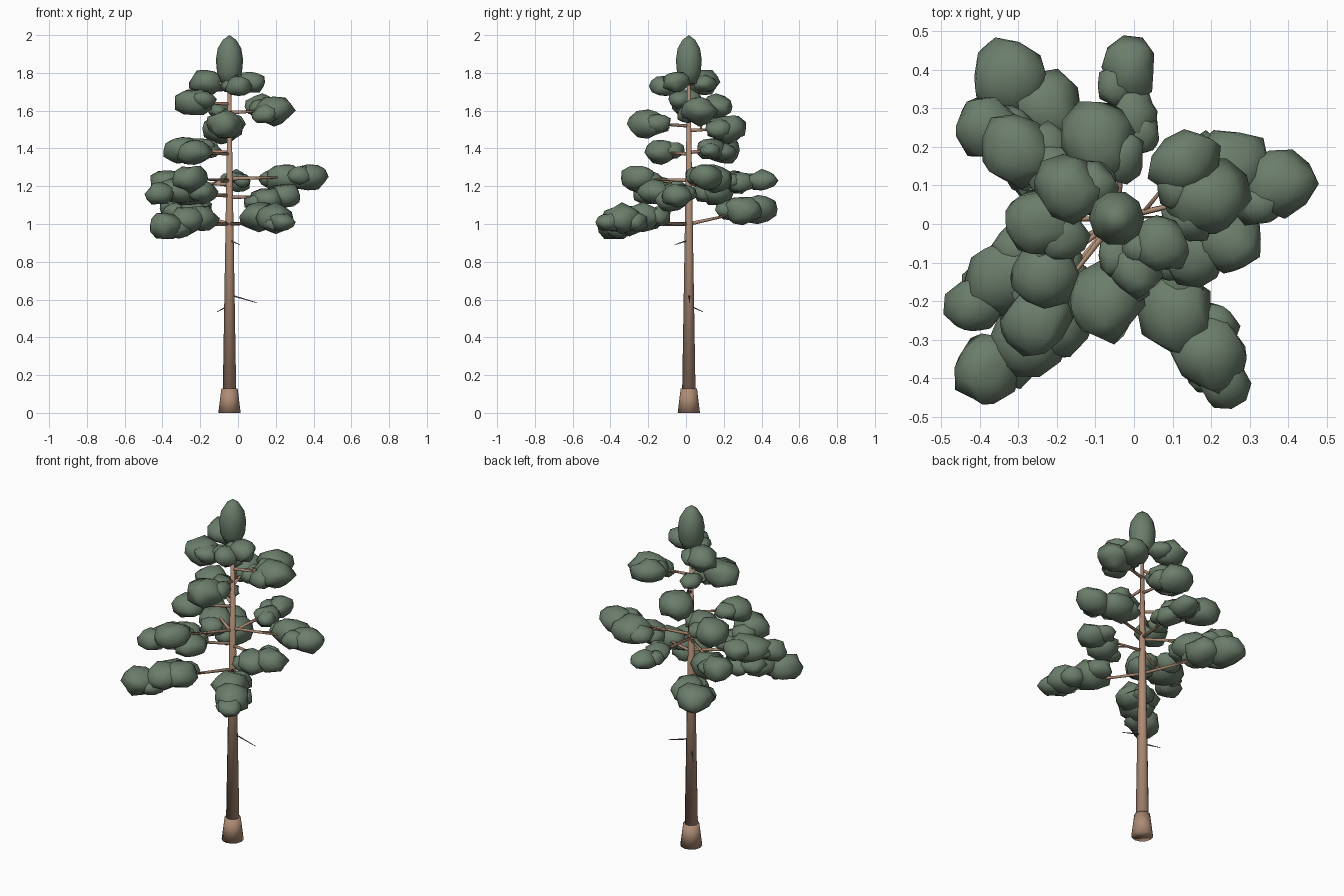
import bpy, bmesh, math, random
from mathutils import Vector, Matrix

if "Cube" in bpy.data.objects:
    bpy.data.objects.remove(bpy.data.objects["Cube"])

random.seed(11)
TX, TY = -0.045, 0.015          # trunk axis


def material(name, rgb):
    m = bpy.data.materials.new(name)
    m.diffuse_color = (*rgb, 1)
    m.use_nodes = True
    m.node_tree.nodes["Principled BSDF"].inputs["Base Color"].default_value = m.diffuse_color
    return m


BARK = material("tan_bark", (0.42, 0.26, 0.175))
TWIG = material("dead_wood", (0.20, 0.15, 0.12))
NEEDLES = material("pine_green", (0.148, 0.208, 0.148))


def finish(name, bm, mat):
    for f in bm.faces:
        f.smooth = True
    me = bpy.data.meshes.new(name)
    bm.to_mesh(me)
    bm.free()
    me.materials.append(mat)
    ob = bpy.data.objects.new(name, me)
    bpy.context.collection.objects.link(ob)
    return ob


def rod(bm, a, b, ra, rb, sides):
    """Tapered cylinder from a to b."""
    a, b = Vector(a), Vector(b)
    d = b - a
    mat = Matrix.Translation((a + b) / 2) @ d.to_track_quat('Z', 'Y').to_matrix().to_4x4()
    bmesh.ops.create_cone(bm, cap_ends=True, segments=sides, radius1=ra,
                          radius2=rb, depth=d.length, matrix=mat)


def single_rod(name, a, b, ra, rb, sides, mat):
    bm = bmesh.new()
    rod(bm, a, b, ra, rb, sides)
    return finish(name, bm, mat)


def clump(bm, x, y, z, r):
    """Lumpy flattened ball, stretched away from the trunk."""
    out = math.atan2(y - TY, x - TX)
    mat = (Matrix.Translation((x, y, z)) @ Matrix.Rotation(out, 4, 'Z')
           @ Matrix.Diagonal((r * 1.14, r * 1.0, min(r * 0.8, 0.076), 1)))
    ball = bmesh.ops.create_icosphere(bm, subdivisions=2, radius=1)
    for v in ball['verts']:
        v.co = mat @ (v.co * random.uniform(0.84, 1.13))


# Trunk and flared root collar
single_rod("trunk", (TX, TY, 0.02), (TX, TY, 1.78), 0.037, 0.008, 12, BARK)
single_rod("root_flare", (TX, TY, 0), (TX, TY, 0.13), 0.059, 0.043, 12, BARK)

# Crown tip: turned profile
tip = bmesh.new()
profile = [(0, 1.735), (0.042, 1.745), (0.066, 1.80), (0.072, 1.87),
           (0.062, 1.93), (0.035, 1.975), (0, 2.0)]
verts = [tip.verts.new((TX + r, TY, z)) for r, z in profile]
edges = [tip.edges.new(p) for p in zip(verts, verts[1:])]
bmesh.ops.spin(tip, geom=verts + edges, cent=(TX, TY, 0), axis=(0, 0, 1),
               angle=math.tau, steps=10)
bmesh.ops.remove_doubles(tip, verts=tip.verts, dist=0.0005)
bmesh.ops.recalc_face_normals(tip, faces=tip.faces)
finish("crown_tip", tip, NEEDLES)

# Boughs: each is a row of clumps (x, y, z, radius), outermost first
BOUGHS = {
    "low_front_left": [(-0.38, -0.375, 0.99, 0.09), (-0.27, -0.30, 1.02, 0.10),
                       (-0.20, -0.25, 1.03, 0.09)],
    "low_front_right": [(0.23, -0.405, 1.01, 0.065), (0.20, -0.34, 1.03, 0.095),
                        (0.11, -0.23, 1.04, 0.10)],
    "low_back_left": [(-0.32, 0.38, 1.08, 0.098), (-0.23, 0.30, 1.07, 0.095)],
    "mid_right": [(0.25, -0.045, 1.15, 0.083), (0.15, -0.08, 1.13, 0.08)],
    "mid_front_left": [(-0.41, -0.21, 1.16, 0.075), (-0.32, -0.13, 1.18, 0.10)],
    "mid_left_inner": [(-0.25, -0.25, 1.24, 0.09), (-0.19, -0.17, 1.17, 0.08)],
    "mid_back_left": [(-0.38, 0.25, 1.22, 0.08), (-0.26, 0.17, 1.17, 0.095)],
    "mid_back": [(-0.01, 0.40, 1.23, 0.072), (-0.005, 0.28, 1.22, 0.07)],
    "mid_far_right": [(0.37, 0.11, 1.25, 0.09), (0.25, 0.15, 1.24, 0.095)],
    "upper_back_left": [(-0.30, 0.19, 1.39, 0.092), (-0.20, 0.13, 1.40, 0.075)],
    "upper_front_left": [(-0.23, -0.13, 1.38, 0.085)],
    "upper_back": [(-0.09, 0.22, 1.505, 0.095), (-0.10, 0.10, 1.60, 0.055)],
    "upper_front": [(-0.07, -0.20, 1.53, 0.094)],
    "high_right": [(0.19, 0.07, 1.60, 0.095), (0.13, 0.16, 1.62, 0.083)],
    "high_left": [(-0.24, 0.01, 1.645, 0.09)],
    "top_left": [(-0.17, 0.09, 1.75, 0.085)],
    "top_front": [(0.07, -0.055, 1.75, 0.07), (0.0, -0.11, 1.73, 0.07)],
}
for name, row in BOUGHS.items():
    leaves = bmesh.new()
    for x, y, z, r in row:
        clump(leaves, x, y, z, r)
        # Smaller tuft bulging from the inner side of the clump
        inward = Vector((TX - x, TY - y, 0)).normalized() * r * 0.6
        side = inward.cross((0, 0, 1)) * random.choice((-0.8, 0.8))
        p = Vector((x, y, z + random.uniform(-0.02, 0.015))) + inward + side
        clump(leaves, *p, r * 0.68)
    finish(name + "_needles", leaves, NEEDLES)
    # Limb with a side spur to each clump
    x, y, z, r = row[0]
    root = Vector((TX, TY, 1.0 if z < 1.1 else z - 0.01))
    wood = bmesh.new()
    rod(wood, root, (x, y, z), 0.010, 0.003, 6)
    for c in row[1:]:
        rod(wood, root.lerp(Vector(row[0][:3]), 0.3), c[:3], 0.006, 0.003, 5)
    finish(name + "_limb", wood, BARK)

# Bare dead twigs on the lower trunk
for i, (a, b) in enumerate([((TX, TY, 0.625), (0.10, 0.02, 0.583)),
                            ((TX, TY, 0.57), (-0.11, 0.09, 0.535)),
                            ((TX, TY, 0.915), (0.01, -0.06, 0.89))]):
    single_rod(f"dead_twig_{i + 1}", a, b, 0.005, 0.0015, 5, TWIG)
